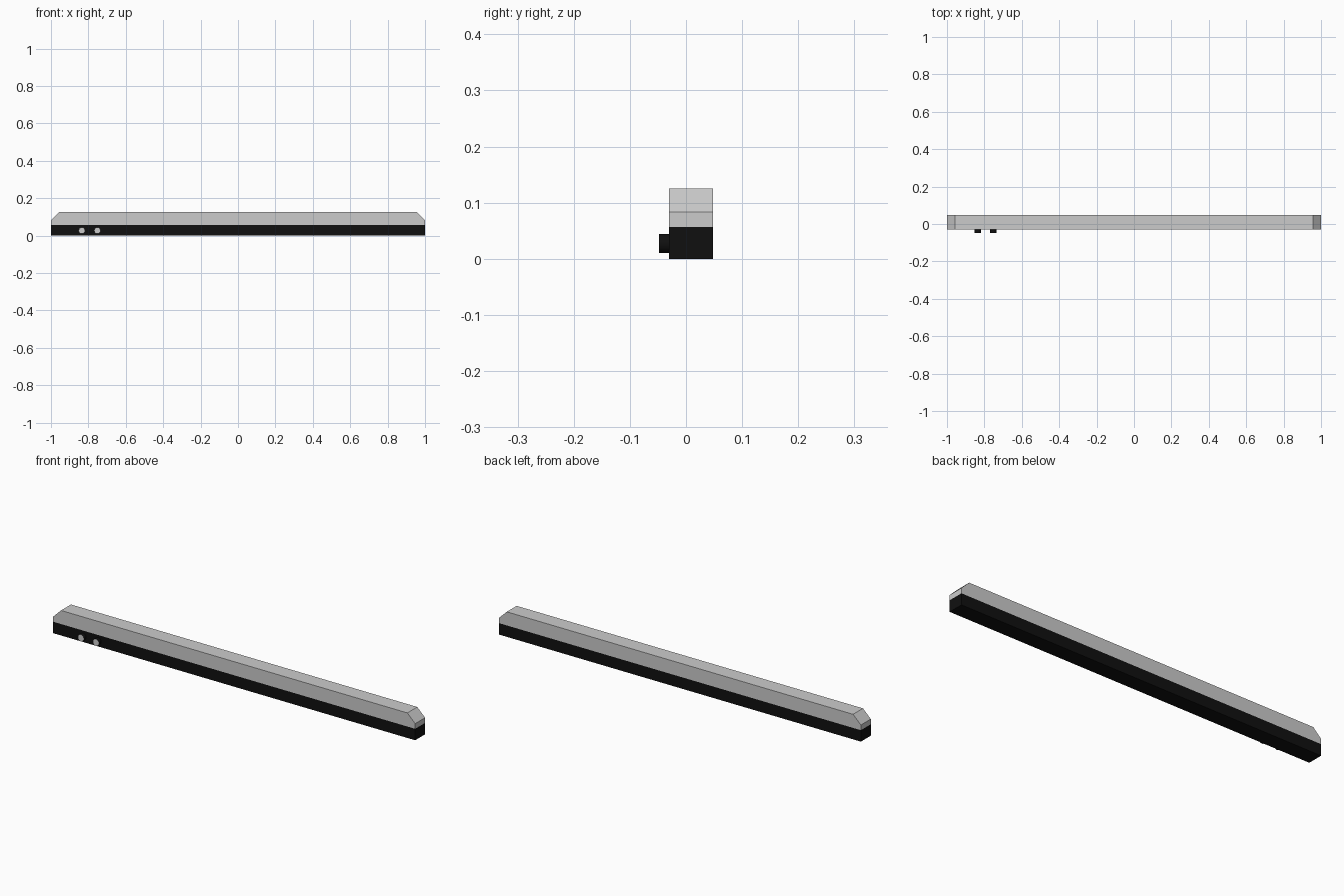
import bpy, bmesh
from math import pi

if "Cube" in bpy.data.objects:
    bpy.data.objects.remove(bpy.data.objects["Cube"])

black = bpy.data.materials.new("black_plastic")
black.diffuse_color = (0.005, 0.005, 0.005, 1)
black.use_nodes = True
black.node_tree.nodes["Principled BSDF"].inputs["Base Color"].default_value = black.diffuse_color

Y0, Y1 = -0.03, 0.048      # front and back of the body
SPLIT, TOP = 0.057, 0.125  # base height, overall height


def extrude_profile(name, profile, material=None):
    """Extrude an x-z outline from the front to the back of the body."""
    bm = bmesh.new()
    face = bm.faces.new([bm.verts.new((x, Y0, z)) for x, z in profile])
    new = bmesh.ops.extrude_face_region(bm, geom=[face])["geom"]
    bmesh.ops.translate(bm, vec=(0, Y1 - Y0, 0),
                        verts=[v for v in new if isinstance(v, bmesh.types.BMVert)])
    bmesh.ops.recalc_face_normals(bm, faces=bm.faces)
    mesh = bpy.data.meshes.new(name)
    bm.to_mesh(mesh)
    bm.free()
    obj = bpy.data.objects.new(name, mesh)
    bpy.context.collection.objects.link(obj)
    if material:
        mesh.materials.append(material)
    return obj


# Black lower bar
extrude_profile("base_bar", [(-1, 0), (1, 0), (1, SPLIT), (-1, SPLIT)], black)

# Grey upper bar with bevelled ends
extrude_profile("top_bar", [(-1, SPLIT), (1, SPLIT), (1, 0.083), (0.957, TOP),
                            (-0.957, TOP), (-1, 0.083)])

# Two knobs: black sides with a grey front disc
for i, x in enumerate((-0.835, -0.752), 1):
    bpy.ops.mesh.primitive_cylinder_add(vertices=32, radius=0.017, depth=0.018,
                                        end_fill_type='NOTHING',
                                        location=(x, -0.039, 0.027),
                                        rotation=(pi / 2, 0, 0))
    side = bpy.context.object
    side.name = f"knob_side_{i}"
    side.data.materials.append(black)
    bpy.ops.object.shade_smooth_by_angle()
    bpy.ops.mesh.primitive_circle_add(vertices=32, radius=0.017, fill_type='NGON',
                                      location=(x, -0.048, 0.027),
                                      rotation=(pi / 2, 0, 0))
    bpy.context.object.name = f"knob_face_{i}"
